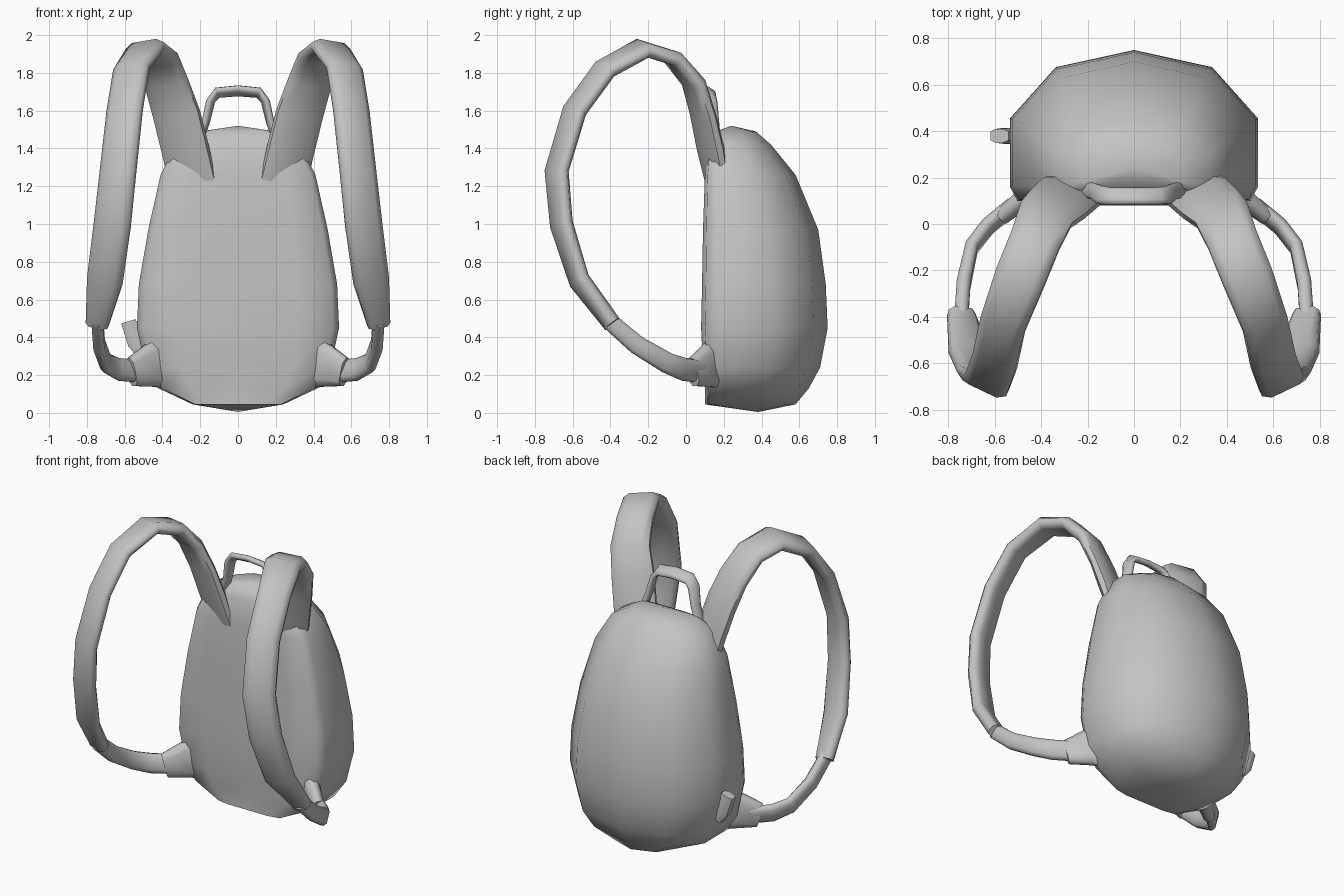
import bpy, bmesh, math
from mathutils import Vector

if "Cube" in bpy.data.objects:
    bpy.data.objects.remove(bpy.data.objects["Cube"])

fabric = bpy.data.materials.new("grey_fabric")
fabric.diffuse_color = (0.55, 0.55, 0.55, 1)
fabric.use_nodes = True
fabric.node_tree.nodes["Principled BSDF"].inputs["Base Color"].default_value = fabric.diffuse_color


def finish(name, bm, angle=60):
    bmesh.ops.recalc_face_normals(bm, faces=bm.faces[:])
    me = bpy.data.meshes.new(name)
    bm.to_mesh(me)
    bm.free()
    me.materials.append(fabric)
    ob = bpy.data.objects.new(name, me)
    bpy.context.collection.objects.link(ob)
    bpy.ops.object.select_all(action='DESELECT')
    ob.select_set(True)
    bpy.context.view_layer.objects.active = ob
    bpy.ops.object.shade_smooth_by_angle(angle=math.radians(angle))
    return ob


def skin(bm, rings):
    for a, b in zip(rings, rings[1:]):
        n = len(a)
        for i in range(n):
            bm.faces.new((a[i], a[(i + 1) % n], b[(i + 1) % n], b[i]))


def ribbon(name, path, side, flip=1):
    """Padded band along path rows (x, y, z, half_width, half_thickness)."""
    bm = bmesh.new()
    pts = [Vector((p[0] * flip, p[1], p[2])) for p in path]
    s0 = Vector((side[0] * flip, side[1], side[2]))
    section = [(1, .4), (.65, 1), (-.65, 1), (-1, .4), (-1, -.4), (-.65, -1), (.65, -1), (1, -.4)]
    rings = []
    for i, p in enumerate(pts):
        a, b = pts[max(i - 1, 0)], pts[min(i + 1, len(pts) - 1)]
        t = (b - a).normalized()
        s = (s0 - t * s0.dot(t)).normalized()
        u = t.cross(s)
        hw, ht = path[i][3:]
        rings.append([bm.verts.new(p + s * (hw * c) + u * (ht * d)) for c, d in section])
    skin(bm, rings)
    bm.faces.new(rings[0])
    bm.faces.new(rings[-1])
    return finish(name, bm)


# Bag body: stacked rings (z, half width, front y, back y) closed by a point at each end
levels = [(.045, .24, .10, .58), (.13, .42, .10, .65), (.24, .49, .09, .71),
          (.45, .535, .08, .75), (.68, .525, .085, .74), (.97, .475, .09, .70),
          (1.26, .41, .10, .58), (1.42, .33, .12, .45), (1.49, .20, .16, .37)]
bm = bmesh.new()
rings = []
for z, w, yf, yb in levels:
    d = yb - yf
    half = [(.6, 0), (.94, .03), (1, .12), (1, .56), (.63, .89)]
    loop = [(0, 0)] + half + [(0, 1)] + [(-x, y) for x, y in reversed(half)]
    rings.append([bm.verts.new((x * w, yf + y * d, z)) for x, y in loop])
skin(bm, rings)
for ring, tip in ((rings[0], (0, .38, .005)), (rings[-1], (0, .24, 1.52))):
    v = bm.verts.new(tip)
    for i in range(len(ring)):
        bm.faces.new((ring[i], ring[(i + 1) % len(ring)], v))
finish("bag_body", bm)

# Straps and their lower webbing, mirrored
shoulder = [(.24, .16, 1.22, .13, .03), (.28, .13, 1.40, .13, .045), (.325, .09, 1.58, .13, .04),
            (.38, .04, 1.75, .12, .04), (.425, -.07, 1.88, .11, .04), (.49, -.23, 1.93, .11, .04),
            (.565, -.43, 1.82, .10, .04), (.60, -.59, 1.60, .10, .04), (.635, -.685, 1.28, .10, .04),
            (.665, -.66, 1.00, .10, .04), (.705, -.565, .70, .095, .04), (.745, -.39, .47, .06, .04)]
webbing = [(.745, -.41, .49, .045, .03), (.735, -.26, .36, .05, .03), (.70, -.10, .265, .055, .028),
           (.63, -.01, .23, .06, .028), (.52, .08, .22, .06, .028)]
anchor = [(.38, .17, .27, .15, .03), (.46, .12, .25, .115, .045), (.565, .035, .215, .075, .035)]
for label, f in (("right", 1), ("left", -1)):
    ribbon("shoulder_strap_" + label, shoulder, (.9, .4, -.15), f)
    ribbon("strap_webbing_" + label, webbing, (0, .4, 1), f)
    ribbon("strap_anchor_" + label, anchor, (0, 0, 1), f)

# Carry handle
leg = [(.215, .15, 1.42, .035, .018), (.17, .14, 1.54, .035, .018),
       (.145, .125, 1.65, .04, .018), (.11, .12, 1.695, .04, .018)]
top = [(0, .12, 1.705, .04, .018)]
ribbon("carry_handle", leg + top + [(-p[0],) + p[1:] for p in reversed(leg)], (0, .8, -.5))

# Small side tab, on one side only
ribbon("side_tab", [(-.50, .38, .31, .03, .035), (-.545, .38, .37, .035, .04),
                    (-.58, .38, .485, .03, .04)], (0, 1, 0))
